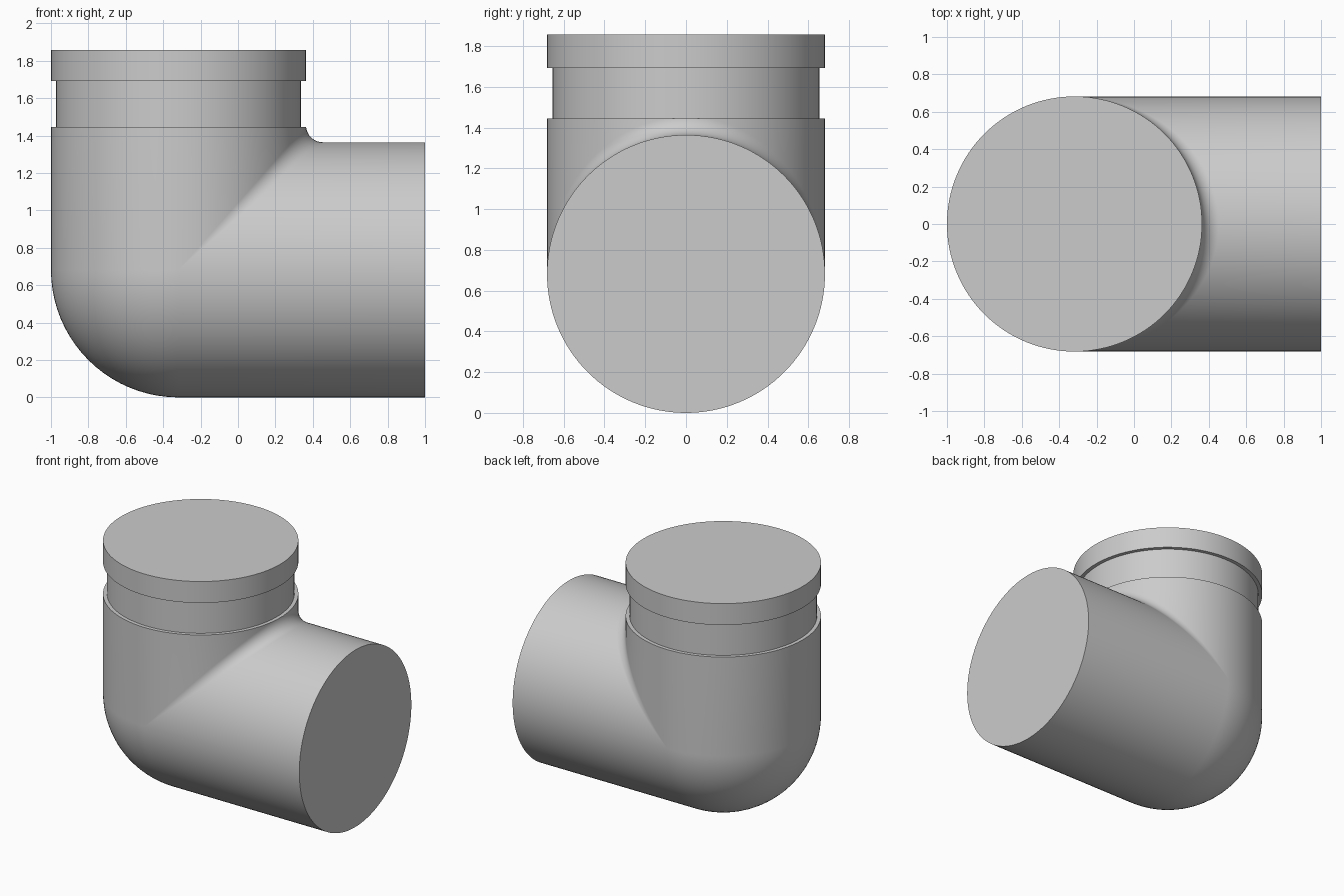
import bpy, bmesh
from math import sin, cos, pi
from mathutils import Vector

if "Cube" in bpy.data.objects:
    bpy.data.objects.remove(bpy.data.objects["Cube"])

R = 0.682                    # pipe radius
NECK = 0.654                 # groove radius below the collar
F = 0.09                     # inside corner fillet radius
CX, CZ = R - 1, R            # where the two pipe axes meet
RIM, COLLAR, TOP = 1.445, 1.692, 1.857
SEG, BEND = 128, 20


def bend_point(t, s):
    """Point of the corner: s=0 on the upright pipe, s=1 on the level pipe."""
    c, y = cos(t), sin(t)
    if c > 1e-6:             # inside: rolling-ball fillet between the pipes
        centre = Vector(((R + F) * c, (R + F) * y, (R + F) * c))
        a, b = Vector((-c, -y, 0)), Vector((0, -y, -c))
        p = centre + F * a.slerp(b, s)
    else:                    # outside: spherical heel
        p = R * Vector((c * cos(s * pi / 2), y, c * sin(s * pi / 2)))
    p += Vector((CX, 0, CZ))
    p.z = min(p.z, RIM - 0.001)
    return p


def section(t):
    """One line along the fitting, from collar top to the open pipe end."""
    up = [(R, TOP), (R, COLLAR), (NECK, COLLAR), (NECK, RIM), (R, RIM)]
    line = [Vector((CX + r * cos(t), r * sin(t), z)) for r, z in up]
    line += [bend_point(t, i / BEND) for i in range(BEND + 1)]
    line.append(Vector((1, R * sin(t), CZ + R * cos(t))))
    return line


# Skin the sections into one closed elbow with flat end caps
bm = bmesh.new()
grid = [[bm.verts.new(p) for p in section(2 * pi * j / SEG)] for j in range(SEG)]
for j in range(SEG):
    a, b = grid[j], grid[(j + 1) % SEG]
    for k in range(len(a) - 1):
        bm.faces.new((a[k], a[k + 1], b[k + 1], b[k]))
for k in (0, -1):
    bm.faces.new([line[k] for line in grid])
bmesh.ops.remove_doubles(bm, verts=bm.verts, dist=1e-5)
bmesh.ops.recalc_face_normals(bm, faces=bm.faces)

mesh = bpy.data.meshes.new("elbow_pipe")
bm.to_mesh(mesh)
bm.free()
elbow = bpy.data.objects.new("elbow_pipe", mesh)
bpy.context.collection.objects.link(elbow)
bpy.context.view_layer.objects.active = elbow
elbow.select_set(True)
bpy.ops.object.shade_smooth_by_angle(angle=pi / 6)
